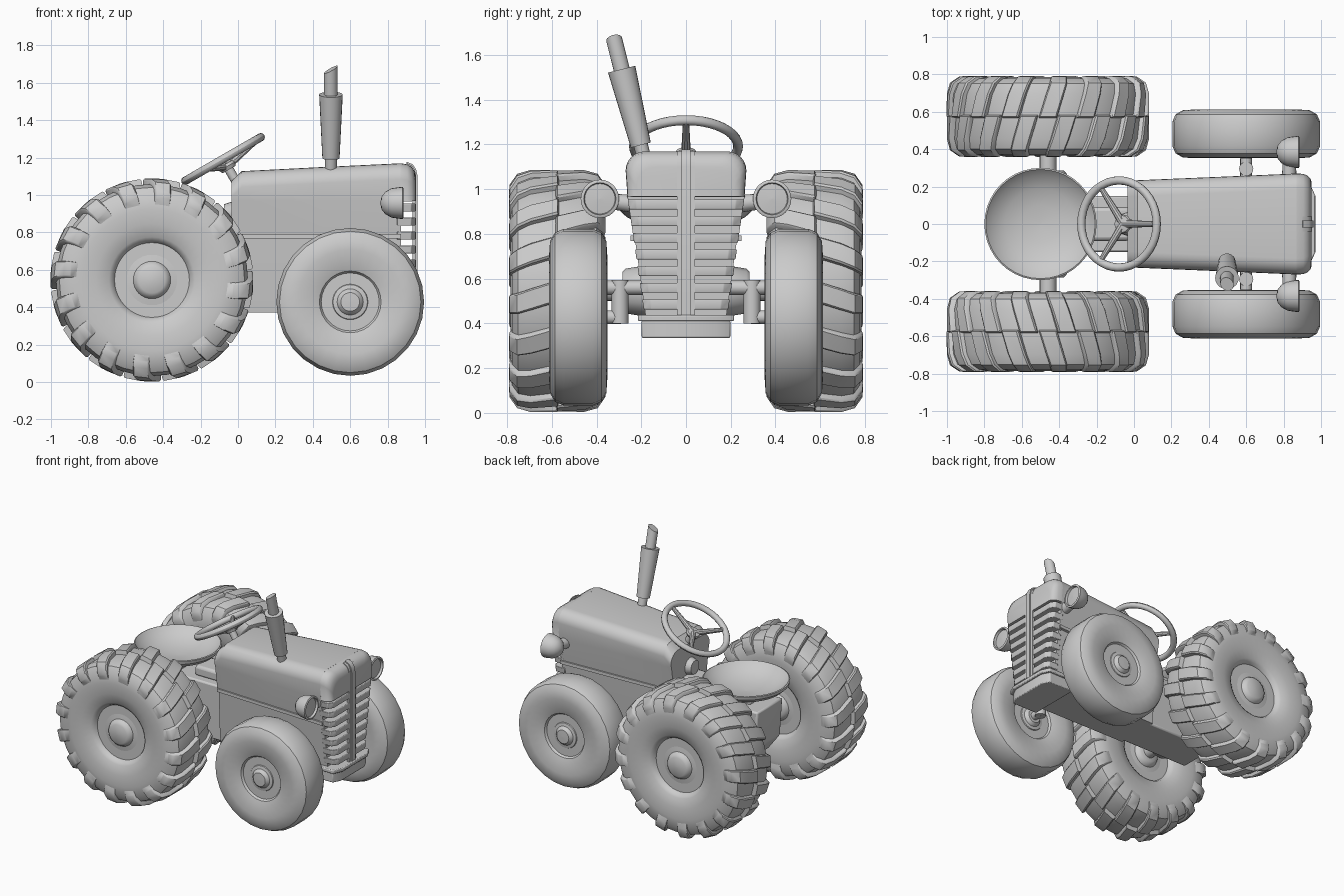
import bpy, bmesh, math
from mathutils import Vector, Matrix

if "Cube" in bpy.data.objects:
    bpy.data.objects.remove(bpy.data.objects["Cube"])


def finish(name, bm, bevel=0, angle=35):
    bmesh.ops.recalc_face_normals(bm, faces=bm.faces[:])
    me = bpy.data.meshes.new(name)
    bm.to_mesh(me)
    bm.free()
    ob = bpy.data.objects.new(name, me)
    bpy.context.collection.objects.link(ob)
    if bevel:
        m = ob.modifiers.new("bevel", 'BEVEL')
        m.width, m.segments = bevel, 2
    bpy.ops.object.select_all(action='DESELECT')
    ob.select_set(True)
    bpy.context.view_layer.objects.active = ob
    bpy.ops.object.shade_smooth_by_angle(angle=math.radians(angle))
    return ob


def add_loft(bm, rings, caps=True):
    vs = [[bm.verts.new(p) for p in r] for r in rings]
    n = len(rings[0])
    for a, b in zip(vs, vs[1:]):
        for i in range(n):
            bm.faces.new((a[i], a[(i + 1) % n], b[(i + 1) % n], b[i]))
    if caps:
        bm.faces.new(vs[0])
        bm.faces.new(vs[-1])


def loft(name, rings, bevel=0, angle=35):
    bm = bmesh.new()
    add_loft(bm, rings)
    return finish(name, bm, bevel, angle)


def box(name, x, y, z, bevel=0):
    return loft(name, [[(x[0], y[0], h), (x[1], y[0], h), (x[1], y[1], h), (x[0], y[1], h)] for h in z], bevel)


def lathe(name, prof, n, loc, rot=None):
    """Revolve (radius, height) points around z, then turn and move."""
    bm = bmesh.new()
    rings = [[(max(r, .0005) * math.cos(2 * math.pi * i / n), max(r, .0005) * math.sin(2 * math.pi * i / n), h)
              for i in range(n)] for r, h in prof]
    add_loft(bm, rings)
    m = Matrix.Translation(loc) @ (rot.to_4x4() if rot else Matrix())
    bmesh.ops.transform(bm, matrix=m, verts=bm.verts[:])
    return finish(name, bm)


def rod(name, a, b, r1, r2=None, n=16):
    a, b = Vector(a), Vector(b)
    d = b - a
    return lathe(name, [(r1, 0), (r2 or r1, d.length)], n, a, d.to_track_quat('Z', 'Y').to_matrix())


def mirrored(half):
    return half + [(r, -h) for r, h in reversed(half)]


FACE_Y = Matrix.Rotation(math.radians(90), 3, 'X')
REAR = Vector((-.46, 0, .545))
rear_tyre = [(.2, .15), (.21, .172), (.23, .187), (.3, .205), (.38, .21), (.45, .203), (.495, .175), (.513, .12)]
rear_hub = [(0, .19), (.07, .188), (.09, .175), (.1, .155), (.135, .15), (.145, .135), (.203, .135)]
front_tyre = [(.155, .09), (.165, .105), (.2, .117), (.28, .13), (.34, .126), (.378, .104), (.395, .065)]
front_hub = [(0, .125), (.05, .123), (.062, .112), (.07, .1), (.092, .096), (.1, .08), (.16, .08)]
# path of one tread lug: across the tyre, radius, slant angle
lug_path = [(.0, .543, 0), (.12, .541, -.07), (.18, .524, -.11), (.214, .475, -.13), (.216, .44, -.135)]


def lugs(name, side, y):
    bm = bmesh.new()
    for row in (1, -1):
        for k in range(16):
            base = 2 * math.pi * (k + (.5 if row < 0 else 0)) / 16
            rings = []
            for off, r, da in lug_path:
                ring = []
                for rr, ww, sh in ((r - .05, .1, .012), (r - .008, .09, .003), (r, .075, 0),
                                   (r, -.075, 0), (r - .008, -.09, .003), (r - .05, -.1, .012)):
                    t = base + row * da + ww
                    ring.append((REAR.x + rr * math.cos(t), y + side * row * (off - sh), REAR.z + rr * math.sin(t)))
                rings.append(ring)
            add_loft(bm, rings)
    finish(name, bm)


# wheels, lugs, headlights and front steering knuckles, both sides
for s, tag in ((1, "left"), (-1, "right")):
    c = (REAR.x, s * .575, REAR.z)
    lathe("rear_tyre_" + tag, mirrored(rear_tyre), 40, c, FACE_Y)
    lathe("rear_hub_" + tag, mirrored(rear_hub), 32, c, FACE_Y)
    lugs("rear_lugs_" + tag, s, s * .575)
    c = (.6, s * .482, .428)
    lathe("front_tyre_" + tag, mirrored(front_tyre), 28, c, FACE_Y)
    lathe("front_hub_" + tag, mirrored(front_hub), 28, c, FACE_Y)
    rod("kingpin_" + tag, (.6, s * .295, .4), (.6, s * .295, .595), .038)
    rod("stub_axle_" + tag, (.6, s * .29, .428), (.6, s * .4, .428), .03)
    rod("axle_arm_" + tag, (.6, s * .1, .56), (.6, s * .35, .56), .032)
    lamp = [(0, -.12), (.035, -.112), (.06, -.092), (.078, -.06), (.084, -.02), (.086, 0),
            (.08, .004), (.072, .004), (.068, -.012), (0, -.006)]
    lathe("headlight_" + tag, lamp, 24, (.88, s * .385, .957), Matrix.Rotation(math.radians(90), 3, 'Y'))
    rod("headlight_arm_" + tag, (.83, s * .24, .935), (.83, s * .33, .945), .04, .035)

# rear axle and its housing
rod("rear_axle", (REAR.x, -.48, REAR.z), (REAR.x, .48, REAR.z), .045)
lathe("axle_housing", mirrored([(.085, .285), (.1, .27), (.12, .15)]), 12, REAR, FACE_Y)


# hood: rounded cross sections along x
def section(x, w, zb, zt, rad=.085):
    half = [(w - .16 * (1.0 - zb) + .0, zb), (w - .008, .97)]
    half += [(w - rad + rad * math.cos(t), zt - rad + rad * math.sin(t))
             for t in [math.pi / 2 * i / 6 for i in range(7)]]
    return [(x, y, z) for y, z in half] + [(x, -y, z) for y, z in reversed(half)]


loft("hood", [section(-.035, .23, .77, 1.075), section(.02, .234, .77, 1.127),
              section(.45, .252, .77, 1.149), section(.872, .27, .77, 1.169)], 0, 30)
loft("hood_nose", [section(.87, .27, .965, 1.169), section(.905, .268, .965, 1.163),
                   section(.928, .258, .966, 1.15), section(.943, .243, .967, 1.128),
                   section(.95, .222, .968, 1.1)], 0, 50)

# trim strips under the hood sides
for s, tag in ((1, "left"), (-1, "right")):
    loft("hood_trim_" + tag, [[(x, s * (w - .03), .768), (x, s * w, .768), (x, s * w, .792), (x, s * (w - .03), .792)]
                              for x, w in ((-.03, .208), (.872, .248))])

# engine block, tapering downwards
loft("engine_block", [[(-.03, -a, z), (.872, -b, z), (.872, b, z), (-.03, b and a, z)]
                      for z, a, b in ((.37, .165, .172), (.5, .175, .19), (.775, .185, .228))])

# gearbox under the seat, with a sloping back
loft("gearbox", [[(x0, -w, z), (0, -w, z), (0, w, z), (x0, w, z)]
                 for z, x0, w in ((.37, -.58, .15), (.5, -.68, .15), (.78, -.7, .15))], .012)
box("gearbox_cover", (-.3, -.02), (-.09, .09), (.77, .85), .02)
rod("dash_drum", (-.075, 0, .9), (0, 0, .9), .05, .075, 20)

# grille slats, narrowing towards the bottom
for i in range(7):
    z = .485 + i * .0745

    def slat(h):
        w = .187 + (h - .45) * .145
        return [(.85, -w, h), (.925, -w, h), (.948, -w + .035, h), (.948, w - .035, h), (.925, w, h), (.85, w, h)]
    loft("grille_slat_%d" % (i + 1), [slat(z - .022), slat(z + .022)], .004)

# centre bar: a wide strip and a raised spine, bending over the nose
for name, w, lift in (("grille_bar", .04, .006), ("grille_bar_spine", .02, .014)):
    path = [(.946, .43), (.946, 1.1), (.94, 1.13), (.926, 1.152), (.9, 1.164)]
    rings = []
    for i, (x, z) in enumerate(path):
        t = [0, .1, .5, .9, 1.4][i]
        ox, oz = x + lift * math.cos(t), z + lift * math.sin(t)
        rings.append([(x - .012 * math.cos(t), -w, z - .012 * math.sin(t)), (ox, -w, oz),
                      (ox, w, oz), (x - .012 * math.cos(t), w, z - .012 * math.sin(t))])
    loft(name, rings)

# front bolster below the grille
for name, w, x1, z in (("bolster", .198, .955, (.335, .415)), ("bolster_lip", .215, .97, (.41, .438))):
    loft(name, [[(.72, -w, h), (x1 - .03, -w, h), (x1, -w * .7, h), (x1, w * .7, h), (x1 - .03, w, h), (.72, w, h)]
                for h in z], .006)

# leaning exhaust with an angled tip
up = Vector((0, -.245, .97)).normalized()
base = Vector((.497, -.18, 1.11))
rod("exhaust_stub", base, base + up * .12, .032)
rod("muffler", base + up * .09, base + up * .44, .046, .063, 20)
tip = rod("exhaust_tip", base + up * .42, base + up * .59, .036, .036, 20)
top = max(v.co.z for v in tip.data.vertices)
for v in tip.data.vertices:
    if v.co.z > top - .05:
        v.co += up * ((v.co.x - .497) * .55 - .012)

# bowl seat and its post
lathe("seat", [(0, .835), (.1, .84), (.19, .862), (.26, .898), (.292, .932), (.3, .928),
               (.296, .905), (.265, .875), (.19, .838), (.1, .818), (0, .812)], 40, (-.5, 0, 0))
box("seat_post", (-.58, -.42), (-.07, .07), (.76, .83), .01)

# steering wheel
tilt = Matrix.Rotation(math.radians(-30), 3, 'Y')
centre = Vector((-.08, 0, 1.192))
tube = [(.233 + .022 * math.cos(2 * math.pi * i / 12), .022 * math.sin(2 * math.pi * i / 12)) for i in range(13)]
rim = lathe("steering_rim", tube, 40, centre, tilt)
bm = bmesh.new()
bm.from_mesh(rim.data)
bmesh.ops.delete(bm, geom=[f for f in bm.faces if len(f.verts) > 4], context='FACES')
bmesh.ops.remove_doubles(bm, verts=bm.verts[:], dist=.0001)
bm.to_mesh(rim.data)
bm.free()
hub = centre + tilt @ Vector((0, 0, -.045))
lathe("steering_hub", [(.04, -.02), (.05, .0), (.045, .015), (0, .022)], 20, hub, tilt)
for k in range(3):
    t = 2 * math.pi * k / 3
    out = centre + tilt @ Vector((.225 * math.cos(t), .225 * math.sin(t), 0))
    rod("steering_spoke_%d" % (k + 1), hub, out, .022, .014, 10)
rod("steering_column", hub, hub + tilt @ Vector((0, 0, -.2)), .025)
